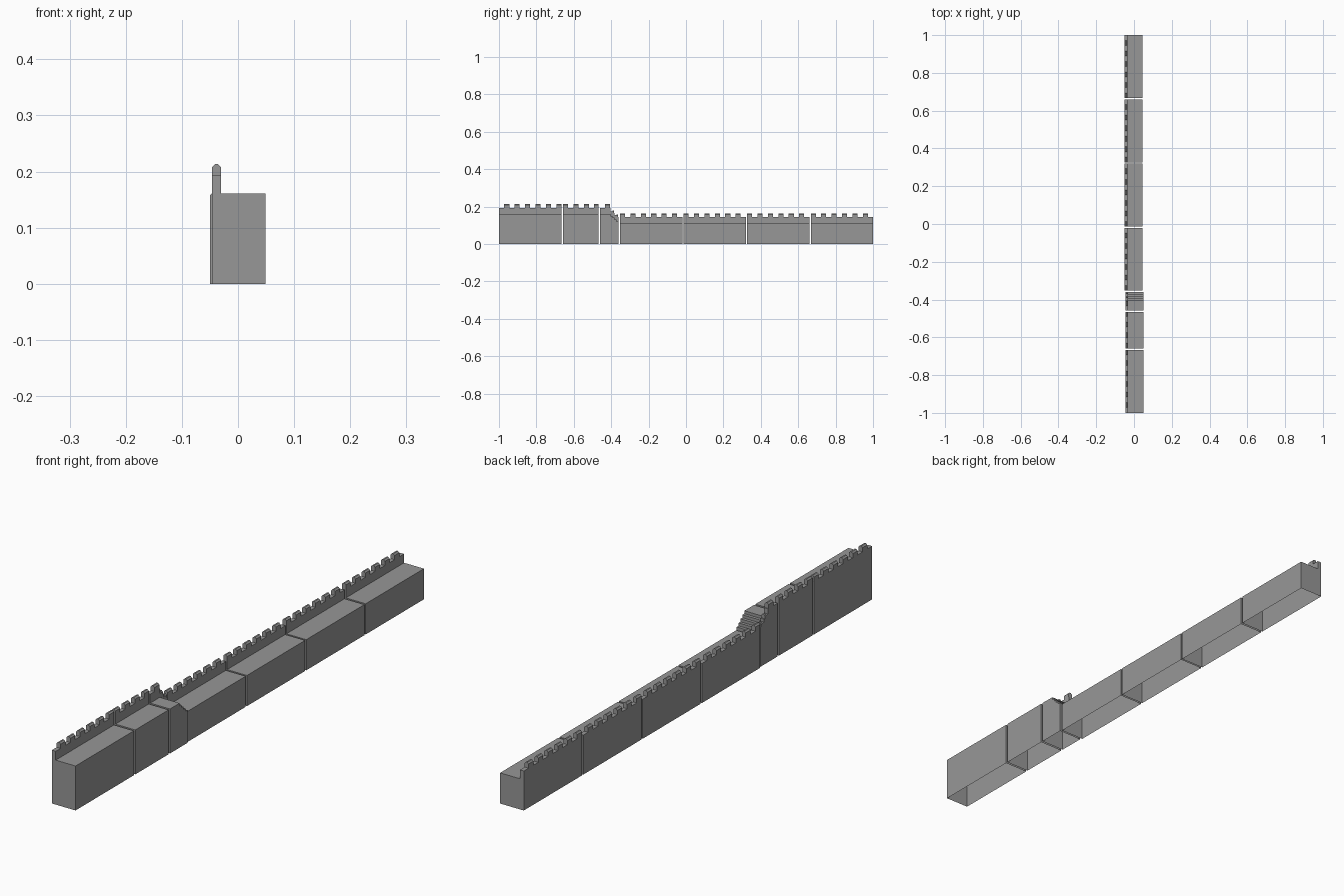
import bpy, bmesh

if "Cube" in bpy.data.objects:
    bpy.data.objects.remove(bpy.data.objects["Cube"])

T = 0.0155           # parapet thickness
RISE, TOOTH = 0.032, 0.020

stone = bpy.data.materials.new("dark_stone")
stone.diffuse_color = (0.31, 0.31, 0.31, 1)
stone.use_nodes = True
stone.node_tree.nodes["Principled BSDF"].inputs["Base Color"].default_value = stone.diffuse_color


def prism(bm, pts, axis, a, b, skip_bottom=False):
    """Extrude a 2D profile: axis 'x' takes (y,z) points, axis 'y' takes (x,z)."""
    def place(p, t):
        return (t, p[0], p[1]) if axis == 'x' else (p[0], t, p[1])
    va = [bm.verts.new(place(p, a)) for p in pts]
    vb = [bm.verts.new(place(p, b)) for p in pts]
    n = len(pts)
    faces = [bm.faces.new(va), bm.faces.new(vb[::-1])]
    for i in range(n):
        j = (i + 1) % n
        if skip_bottom and pts[i][1] == 0 and pts[j][1] == 0:
            continue  # walls are hollow underneath
        faces.append(bm.faces.new((va[i], vb[i], vb[j], va[j])))
    bmesh.ops.recalc_face_normals(bm, faces=faces)


def merlon(bm, x, y0, y1, z0, z1):
    # tooth with a chamfered top
    c = 0.005
    prism(bm, [(x, z0), (x + T, z0), (x + T, z1 - c), (x + T - c, z1),
               (x + c, z1), (x, z1 - c)], 'y', y0, y1)


def finish(bm, name):
    me = bpy.data.meshes.new(name)
    bm.to_mesh(me)
    bm.free()
    me.materials.append(stone)
    ob = bpy.data.objects.new(name, me)
    bpy.context.collection.objects.link(ob)


def wall(name, x, y0, y1, walk, teeth, first):
    bm = bmesh.new()
    w = 0.095
    top = walk + RISE
    # body and parapet share one L-shaped section
    prism(bm, [(x, 0), (x + w, 0), (x + w, walk), (x + T, walk),
               (x + T, top), (x, top)], 'y', y0, y1, True)
    for t in range(teeth):
        a = y0 + first + t * 0.0557
        merlon(bm, x, a, min(a + 0.027, y1), top, top + TOOTH)
    finish(bm, name)


# upper wall sections
HX, LX = -0.046, -0.050
wall("upper_wall_long", HX, -1.0, -0.666, 0.161, 6, 0.028)
wall("upper_wall_short", HX, -0.658, -0.467, 0.161, 4, 0.0)

# lower wall sections
for i, y in enumerate((-0.353, -0.013, 0.3265, 0.667)):
    wall(f"lower_wall_{i + 1}", LX, y, y + 0.333, 0.111, 6, 0.0)

# stair section: landing followed by descending steps
bm = bmesh.new()
Y0, START, END, N, TOP, DROP = -0.459, -0.404, -0.360, 4, 0.161, 0.0105
run = (END - START) / N
steps = [(Y0, TOP), (START, TOP)]
for i in range(N):
    z = TOP - DROP * (i + 1)
    steps += [(START + run * i, z), (START + run * (i + 1), z)]
prism(bm, [(END, 0), (Y0, 0)] + steps, 'x', HX, HX + 0.095, True)

# stair parapet follows the steps, with small teeth
slope = [(y, z + RISE - (0.008 if z < TOP else 0)) for y, z in steps]
prism(bm, steps[::-1] + slope, 'x', HX, HX + T)
merlon(bm, HX, Y0 + 0.025, Y0 + 0.052, TOP + RISE, TOP + RISE + TOOTH)
for i in (1, 3):
    z = slope[2 + 2 * i][1]
    merlon(bm, HX, START + run * i, START + run * i + 0.007, z, z + 0.015)
finish(bm, "stair_section")
